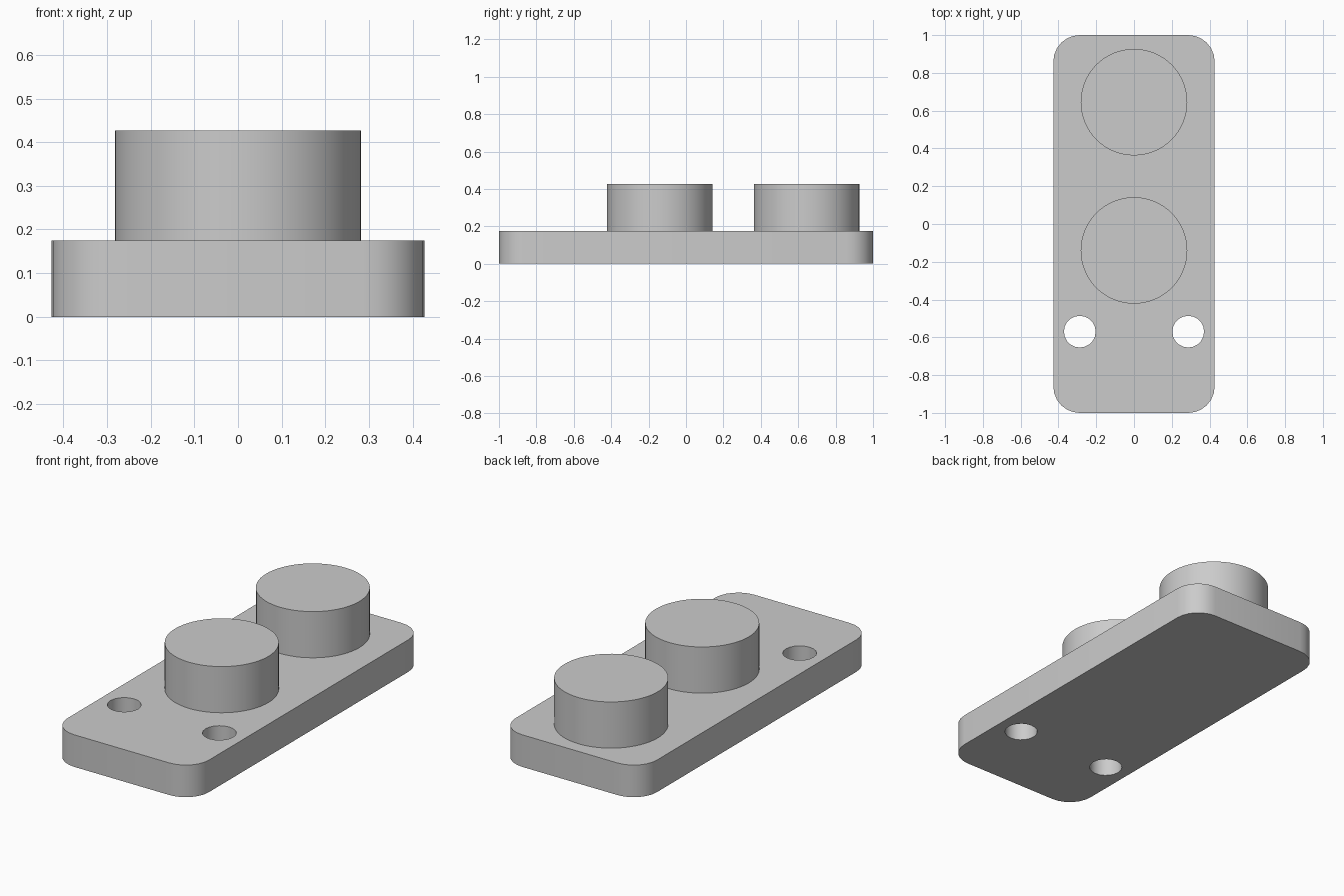
import bpy
import bmesh
from math import radians, cos, sin

cube = bpy.data.objects.get("Cube")
if cube:
    bpy.data.objects.remove(cube, do_unlink=True)

HALF_X, HALF_Y, THICK, CORNER = 0.427, 1.0, 0.175, 0.14
PEG_R, PEG_TOP = 0.282, 0.427

grey = bpy.data.materials.new("light grey")
grey.use_nodes = True
colour = (0.6, 0.6, 0.6, 1)
grey.diffuse_color = colour
grey.node_tree.nodes["Principled BSDF"].inputs["Base Color"].default_value = colour


def prism(name, outline, z0, z1):
    """Extrude a closed outline from z0 up to z1."""
    bm = bmesh.new()
    face = bm.faces.new([bm.verts.new((x, y, z0)) for x, y in outline])
    extruded = bmesh.ops.extrude_face_region(bm, geom=[face])["geom"]
    for v in extruded:
        if isinstance(v, bmesh.types.BMVert):
            v.co.z = z1
    bmesh.ops.recalc_face_normals(bm, faces=bm.faces[:])
    mesh = bpy.data.meshes.new(name)
    bm.to_mesh(mesh)
    bm.free()
    mesh.materials.append(grey)
    obj = bpy.data.objects.new(name, mesh)
    bpy.context.collection.objects.link(obj)
    return obj


def arc(cx, cy, r, start, sweep, steps):
    angles = [radians(start + sweep * i / steps) for i in range(steps + 1)]
    return [(cx + r * cos(a), cy + r * sin(a)) for a in angles]


def activate(obj):
    bpy.ops.object.select_all(action="DESELECT")
    obj.select_set(True)
    bpy.context.view_layer.objects.active = obj


# Base plate with rounded corners
outline = []
for i, (sx, sy) in enumerate([(1, 1), (-1, 1), (-1, -1), (1, -1)]):
    outline += arc(sx * (HALF_X - CORNER), sy * (HALF_Y - CORNER), CORNER, 90 * i, 90, 6)
plate = prism("base_plate", outline, 0, THICK)

# Two screw holes through the front of the plate
for side in (-1, 1):
    cutter = prism("hole_cutter", arc(side * 0.287, -0.57, 0.084, 0, 360, 20)[:-1], -0.1, THICK + 0.1)
    cutter.hide_render = True
    cut = plate.modifiers.new("hole", "BOOLEAN")
    cut.operation, cut.solver, cut.object = "DIFFERENCE", "EXACT", cutter
    activate(plate)
    bpy.ops.object.modifier_apply(modifier=cut.name)
    bpy.data.objects.remove(cutter, do_unlink=True)

# Round pegs standing on the plate
pegs = [prism(name, arc(0, y, PEG_R, 0, 360, 64)[:-1], THICK, PEG_TOP)
        for name, y in (("front_peg", -0.14), ("back_peg", 0.645))]

for obj in [plate] + pegs:
    activate(obj)
    bpy.ops.object.shade_smooth_by_angle(angle=radians(30))
